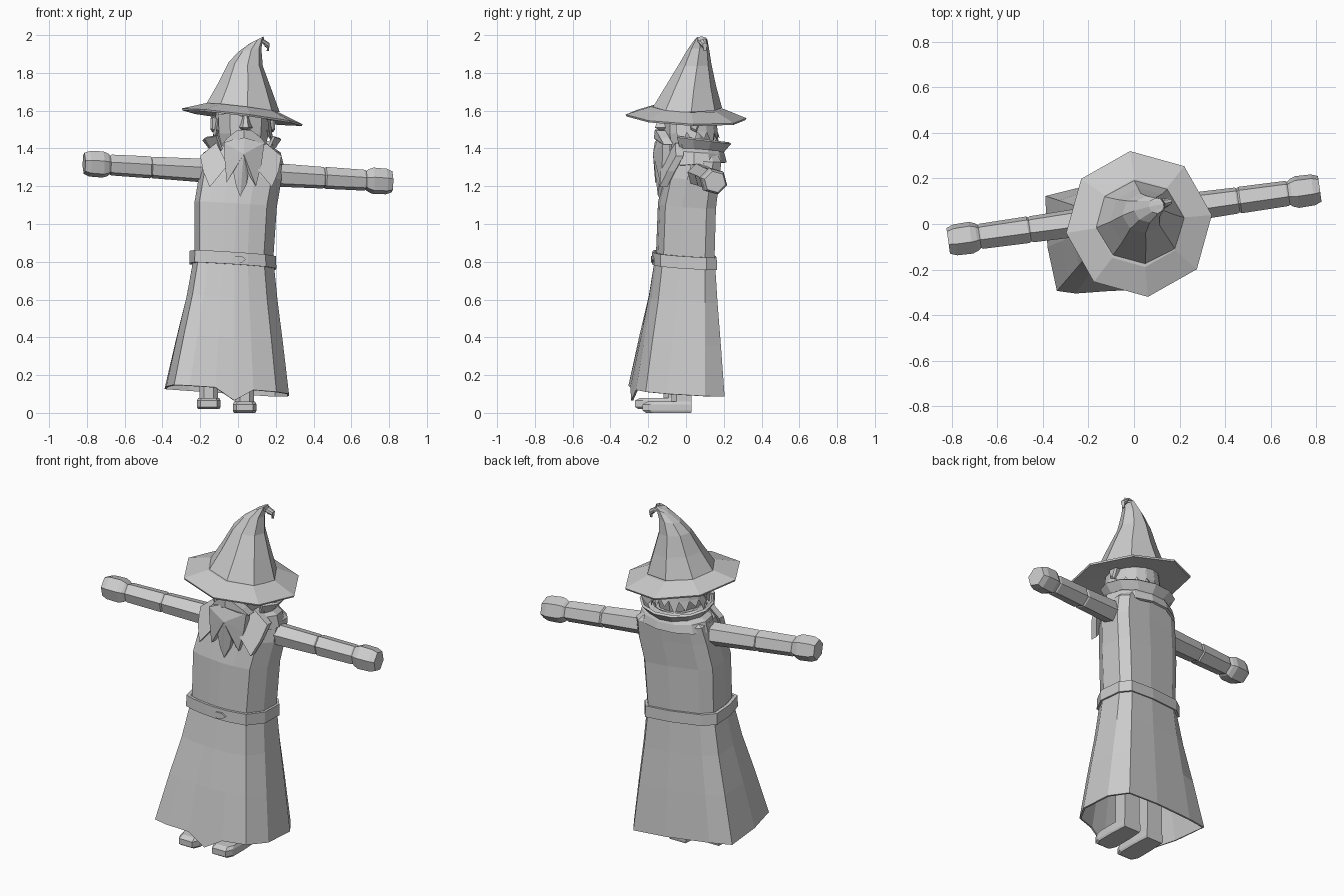
import bpy, bmesh, math
from mathutils import Vector, Matrix

if "Cube" in bpy.data.objects:
    bpy.data.objects.remove(bpy.data.objects["Cube"])

mat = bpy.data.materials.new("plain grey")
mat.diffuse_color = (0.6, 0.6, 0.6, 1)
mat.use_nodes = True
mat.node_tree.nodes["Principled BSDF"].inputs["Base Color"].default_value = mat.diffuse_color
YAW = math.radians(8)


def finish(name, bm, thick=0):
    if not thick:
        bmesh.ops.recalc_face_normals(bm, faces=bm.faces)
    me = bpy.data.meshes.new(name)
    bm.to_mesh(me)
    bm.free()
    ob = bpy.data.objects.new(name, me)
    bpy.context.collection.objects.link(ob)
    me.materials.append(mat)
    if thick:
        m = ob.modifiers.new("thickness", 'SOLIDIFY')
        m.thickness, m.offset = thick, 0
    return ob


def loft(name, rings, cap=(True, True), closed=True, thick=0):
    """Skin a list of equal-length rings of points."""
    bm = bmesh.new()
    vs = [[bm.verts.new(p) for p in r] for r in rings]
    n = len(vs[0])
    for a, b in zip(vs, vs[1:]):
        for i in range(n if closed else n - 1):
            j = (i + 1) % n
            bm.faces.new((a[i], a[j], b[j], b[i]))
    if cap[0]:
        bm.faces.new(vs[0])
    if cap[1]:
        bm.faces.new(vs[-1])
    return finish(name, bm, thick)


def ring(c, rx, ry, n=8, a0=0.0, sx=0.0, sy=0.0):
    """Horizontal ring, tilted by slopes sx and sy."""
    pts = []
    for i in range(n):
        a = math.radians(a0) + math.tau * i / n
        x, y = rx * math.cos(a), ry * math.sin(a)
        pts.append((c[0] + x, c[1] + y, c[2] + sx * x + sy * y))
    return pts


def plate(name, pts, depth):
    """Flat outline of (x, y, z) points pushed back along y."""
    return loft(name, [pts, [(x, y + depth, z) for x, y, z in pts]])


# robe outlines at the waist and the hem, same point order
hem = [(-.385, .12), (-.26, .15), (0, .19), (.2, .2), (.265, .1), (.265, -.1), (.2, -.21),
       (.08, -.26), (-.02, -.285), (-.12, -.29), (-.255, -.3), (-.335, -.29), (-.375, -.1)]
waist = [(-.23, .07), (-.17, .115), (0, .145), (.14, .15), (.18, .1), (.185, -.03), (.135, -.12),
         (.05, -.15), (-.02, -.16), (-.08, -.16), (-.155, -.155), (-.205, -.14), (-.23, -.04)]


def blend(t):
    return [(a[0] + (b[0] - a[0]) * t, a[1] + (b[1] - a[1]) * t) for a, b in zip(waist, hem)]


def robe_z(p, z):
    return (p[0], p[1], z - .06 * p[0] - .06 * p[1])


def outline(cx, cy, sx, sy, z):
    return [robe_z((cx + (x + .025) * sx, cy + (y + .005) * sy), z) for x, y in waist]


# skirt with a dipped point at the front of the hem
rings = [[robe_z(p, z) for p in blend(t)] for z, t in ((.81, 0), (.6, .25), (.38, .6))]
low = [robe_z(p, .11) for p in hem]
low[8] = (low[8][0], low[8][1], .065)
loft("skirt", rings + [low], cap=(True, False), thick=.01)

# torso, narrowing to the neck
loft("torso", [outline(-.025, -.005, 1, 1, .8),
               outline(-.015, .005, 1.05, .99, 1.1),
               outline(.01, .03, 1.05, .94, 1.25),
               outline(.02, .055, 1.0, .85, 1.35),
               outline(.025, .05, .6, .65, 1.42)])

# belt and buckle
loft("belt", [outline(-.03, -.008, k, k, z) for z, k in
              ((.775, 1.03), (.775, 1.11), (.84, 1.1), (.84, 1.0))], cap=(False, False))
plate("buckle", [(-.035, -.182, .815), (-.015, -.186, .795), (.02, -.182, .795),
                 (.042, -.178, .812), (.02, -.182, .83), (-.015, -.186, .83)], .03)

# legs and feet
for side, x, y, z in (("left", -.155, -.04, .02), ("right", .035, 0, 0)):
    loft(side + "_leg", [[(x + sx * .05, y - .025 + sy * .053, h) for sx, sy in
                          ((-1, -.5), (-.5, -1), (.5, -1), (1, -.5), (1, 1), (-1, 1))]
                         for h in (z + .005, .5)])
    foot = [(-.9, .03), (.9, .03), (1, -.08), (1, -.19), (.7, -.23), (-.7, -.23), (-1, -.19), (-1, -.08)]
    loft(side + "_foot", [[(x + a * .062 * k, y + b * k, z + h) for a, b in foot]
                          for h, k in ((0, .92), (.012, 1), (.045, 1), (.06, .88))])


# sleeves and hands, along a slightly turned and tilted shoulder line
def arm_ring(x, r):
    c = Vector((x, .04 + .14 * x, 1.272 - .06 * x))
    pts = []
    for i in range(6):
        a = math.radians(105) + math.tau * i / 6
        y = r * math.cos(a)
        pts.append(c + Vector((-.14 * y, y, r * math.sin(a))))
    return pts


for side, s in (("left", -1), ("right", 1)):
    for part, prof in (("upper_sleeve", ((.12, .066), (.45, .059), (.46, .052))),
                       ("lower_sleeve", ((.455, .052), (.465, .06), (.67, .057), (.68, .05))),
                       ("hand", ((.675, .05), (.69, .062), (.715, .072), (.785, .07), (.815, .058)))):
        loft(f"{side}_{part}", [arm_ring(s * x, r) for x, r in prof])

# head
H = (.025, .015)
loft("head", [ring((*H, z), rx, ry, 10, 26) for z, rx, ry in
              ((1.34, .09, .1), (1.40, .12, .125), (1.48, .14, .14), (1.63, .145, .14))])

# ears
for side, s in (("left", -1), ("right", 1)):
    x, y = H[0] + s * .135, H[1] + s * .02
    loft(side + "_ear", [[(x + s * d, y + .01 + k * a, 1.53 + k * b) for a, b in
                          ((-.025, .035), (.02, .045), (.035, .015), (.01, -.045), (-.02, -.03))]
                         for d, k in ((0, .8), (.025, 1), (.035, .7))])

# nose
loft("nose", [[(.04 - w, -.105, z), (.04 - w * .4, y, z), (.04 + w * .4, y, z), (.04 + w, -.105, z)]
              for z, w, y in ((1.495, .022, -.135), (1.51, .038, -.165), (1.535, .028, -.155), (1.585, .016, -.13))])

# brows, moustache, beard, lapels
for side, s in (("left", -1), ("right", 1)):
    def m(x, y, z, c=.033):
        return (c + s * x, y + .03 * s * abs(x), z)
    plate(side + "_brow", [m(.01, -.145, 1.565), m(.06, -.145, 1.59), m(.14, -.10, 1.575),
                           m(.135, -.105, 1.598), m(.06, -.145, 1.61), m(.01, -.145, 1.595)], .04)
    plate(side + "_moustache", [m(0, -.165, 1.50), m(.04, -.16, 1.495), m(.09, -.14, 1.455),
                                m(.118, -.12, 1.42), m(.07, -.15, 1.435), m(0, -.17, 1.455)], .05)
    plate(side + "_lapel", [m(.13, -.06, 1.43, .015), m(.215, -.06, 1.36, .015), m(.2, -.105, 1.28, .015),
                            m(.165, -.145, 1.195, .015), m(.07, -.135, 1.31, .015)], .04)
beard = [(-.075, 1.43), (-.07, 1.33), (-.06, 1.22), (-.025, 1.275), (-.01, 1.20), (.012, 1.145),
         (.045, 1.21), (.055, 1.265), (.095, 1.2), (.125, 1.32), (.14, 1.43), (.035, 1.47)]
bm = bmesh.new()
front = [bm.verts.new((x, -.145 + .02 * (x - .03) / .1, z)) for x, z in beard]
back = [bm.verts.new((x, -.085, z)) for x, z in beard]
mid = bm.verts.new((.03, -.175, 1.37))
for i in range(len(beard)):
    j = (i + 1) % len(beard)
    bm.faces.new((front[i], front[j], mid))
    bm.faces.new((front[j], front[i], back[i], back[j]))
bm.faces.new(back)
finish("beard", bm)

# ragged hair locks round the back of the head
bm = bmesh.new()
for i in range(11):
    a = math.radians(-15 + 21 * i)
    def at(da, r, z):
        return bm.verts.new((H[0] + r * math.cos(a + da), H[1] + r * math.sin(a + da), z))
    tip = at(.05, .165, 1.41 + .02 * (i % 3))
    v = [at(-.2, .14, 1.6), at(.2, .14, 1.6), at(.2, .155, 1.49), at(-.2, .155, 1.49)]
    inner = at(0, .125, 1.5)
    bm.faces.new(v)
    bm.faces.new((v[3], v[2], tip))
    bm.faces.new((v[2], inner, tip))
    bm.faces.new((v[3], inner, tip))
finish("hair", bm)


# upright collar and shoulder cape, both open at the front
def arc(r, ry, z, rise, n=10, gap=48):
    pts = []
    for i in range(n):
        a = math.radians(-90 + gap + (360 - 2 * gap) * i / (n - 1)) + YAW
        pts.append((.02 + r * math.cos(a), .055 + ry * math.sin(a), z - rise * math.sin(a)))
    return pts


loft("collar", [arc(.12, .125, 1.365, 0), arc(.165, .15, 1.395, 0), arc(.205, .18, 1.45, .022)],
     cap=(False, False), closed=False, thick=.014)
loft("shoulder_cape", [arc(.13, .12, 1.42, 0), arc(.20, .145, 1.375, .01), arc(.215, .155, 1.315, -.01)],
     cap=(False, False), closed=False, thick=.014)

# hat brim with a thin lip, then the cone
T = dict(a0=97, sx=-.125, sy=-.045)
loft("hat_brim", [ring((.022, 0, 1.57), .13, .13, **T),
                  ring((.022, 0, 1.56), .318, .318, **T),
                  ring((.022, 0, 1.57), .322, .322, **T),
                  ring((.025, .005, 1.615), .195, .195, **T)])
cone = [((.025, .005, 1.612), .197, -.1), ((.035, .025, 1.73), .142, -.1), ((.04, .048, 1.845), .092, -.1),
        ((.062, .065, 1.92), .062, .15), ((.1, .08, 1.975), .036, .5)]
rings = [ring(c, r, r * .95, 8, 97, sx) for c, r, sx in cone]


# bent tip, its rings turned to follow the droop
def tip_ring(c, r, turn):
    rot = Matrix.Rotation(math.radians(turn), 3, 'Y')
    return [Vector(c) + rot @ Vector(p) for p in ring((0, 0, 0), r, r, 8, 97)]


rings += [tip_ring((.135, .09, 1.962), .022, 75), tip_ring((.16, .1, 1.945), .015, 120),
          tip_ring((.158, .1, 1.915), .006, 180)]
loft("hat_cone", rings)
